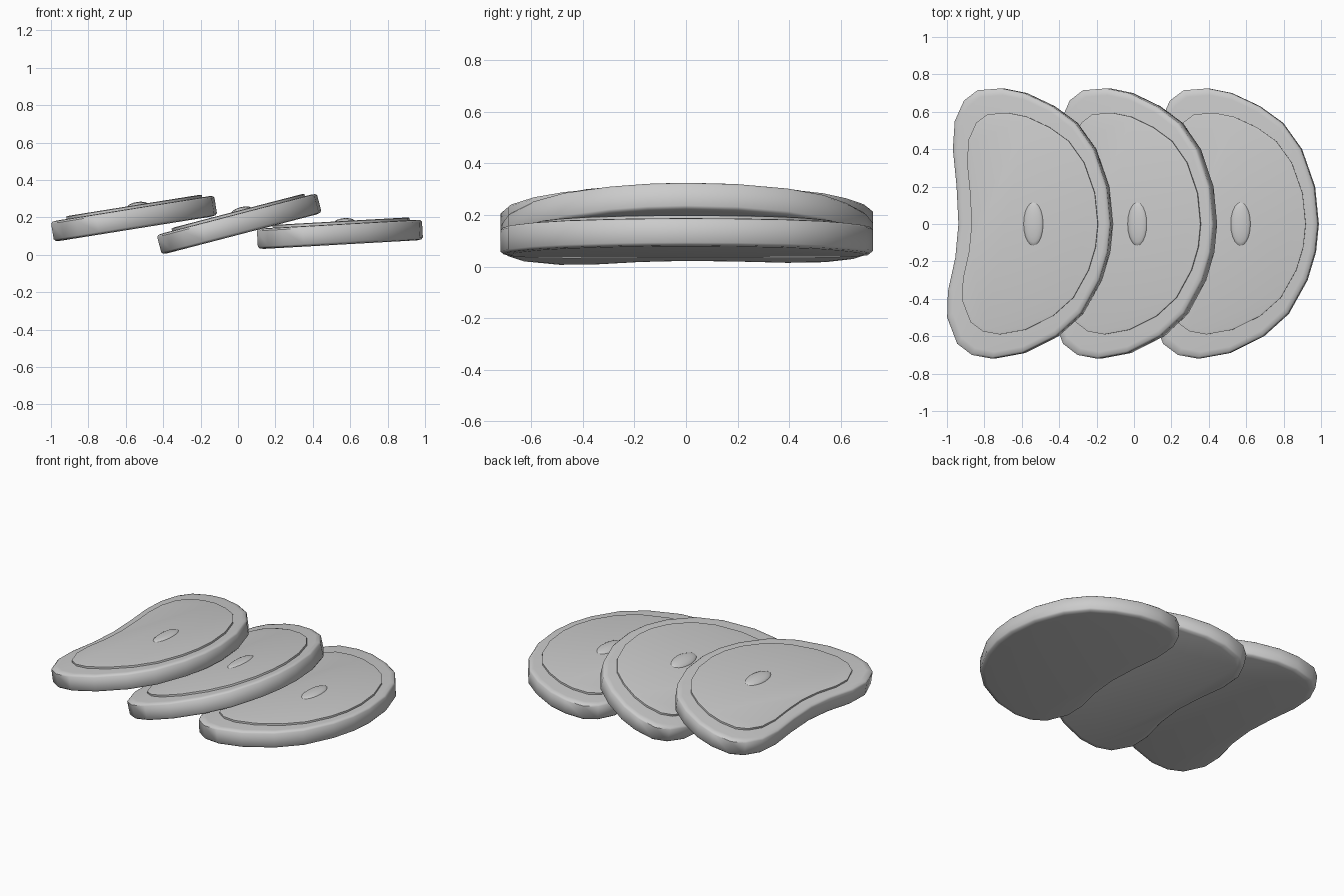
import bpy, bmesh, math
from mathutils import Matrix

cube = bpy.data.objects.get("Cube")
if cube:
    bpy.data.objects.remove(cube)

grey = bpy.data.materials.new("plain_grey")
grey.use_nodes = True
GREY = (0.6, 0.6, 0.6, 1)
grey.diffuse_color = GREY
grey.node_tree.nodes["Principled BSDF"].inputs["Base Color"].default_value = GREY

# Kidney outline, clockwise from the back
OUTLINE = [(-.15, .725), (-.025, .70), (.125, .63), (.25, .54), (.35, .40), (.42, .20),
           (.44, 0), (.425, -.15), (.38, -.30), (.28, -.48), (.147, -.60), (-.035, -.69),
           (-.20, -.72), (-.31, -.70), (-.39, -.64), (-.444, -.50), (-.44, -.36),
           (-.40, -.18), (-.383, 0), (-.393, .20), (-.413, .40), (-.403, .55),
           (-.353, .66), (-.28, .715)]


def finish(name, bm, place):
    bmesh.ops.recalc_face_normals(bm, faces=bm.faces)
    mesh = bpy.data.meshes.new(name)
    bm.to_mesh(mesh)
    bm.free()
    mesh.materials.append(grey)
    ob = bpy.data.objects.new(name, mesh)
    bpy.context.collection.objects.link(ob)
    ob.matrix_world = place
    bpy.ops.object.select_all(action="DESELECT")
    ob.select_set(True)
    bpy.context.view_layer.objects.active = ob
    bpy.ops.object.shade_smooth_by_angle(angle=math.radians(50))


def loft(name, rings, place):
    """Stack scaled copies of the outline: (x scale, y scale, x shift, z)."""
    bm = bmesh.new()
    loops = [[bm.verts.new((x * sx + dx, y * sy, z)) for x, y in OUTLINE]
             for sx, sy, dx, z in rings]
    for a, b in zip(loops, loops[1:]):
        for i in range(len(a)):
            j = (i + 1) % len(a)
            bm.faces.new((a[i], a[j], b[j], b[i]))
    bm.faces.new(loops[0])
    bm.faces.new(loops[-1])
    finish(name, bm, place)


def slice_of_steak(label, x, z, tilt):
    place = Matrix.Translation((x, 0, z)) @ Matrix.Rotation(-math.radians(tilt), 4, "Y")
    # Thick body with softened edges
    loft(label + "_rind", [(.93, .95, 0, 0), (.98, .985, 0, .004), (1, 1, 0, .014),
                           (1, 1, 0, .098), (.98, .985, 0, .107), (.93, .95, 0, .110)], place)
    # Raised centre panel
    loft(label + "_centre", [(.83, .82, .01, .10), (.83, .82, .01, .122),
                             (.80, .80, .01, .125)], place)
    # Low oval bump in the middle
    bm = bmesh.new()
    bmesh.ops.create_uvsphere(bm, u_segments=20, v_segments=10, radius=1)
    bmesh.ops.transform(bm, verts=bm.verts, matrix=Matrix.Translation((.027, 0, .12))
                        @ Matrix.Diagonal((.055, .12, .02, 1)))
    finish(label + "_bump", bm, place)


slice_of_steak("left_end_slice", .55, .055, 3.2)
slice_of_steak("middle_slice", .0225, .1125, 14.6)
slice_of_steak("right_end_slice", -.545, .14, 9.1)
